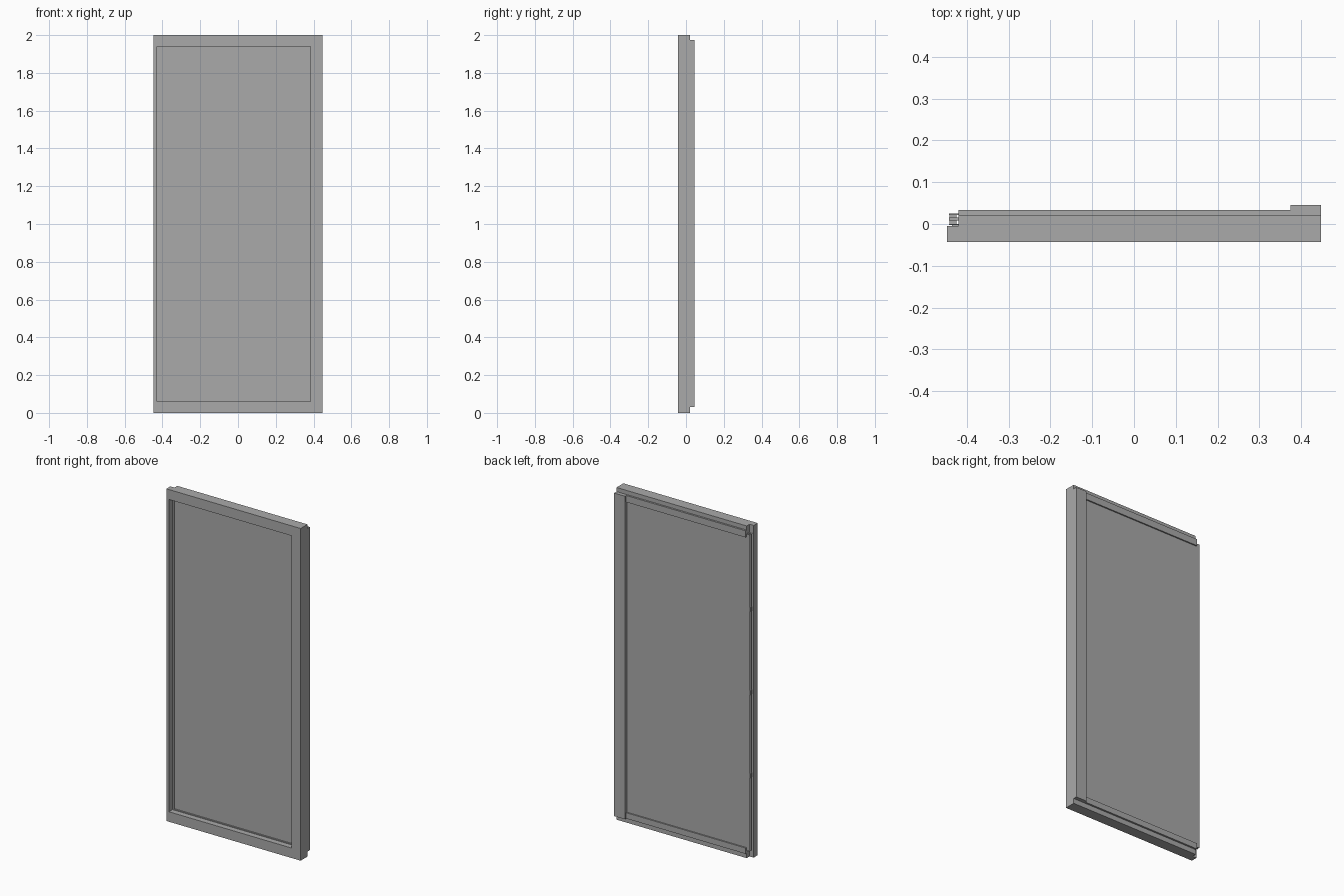
import bpy
import bmesh
from mathutils import Vector

# Remove the default cube only
cube = bpy.data.objects.get("Cube")
if cube:
    bpy.data.objects.remove(cube, do_unlink=True)

# Single painted-metal colour
grey = bpy.data.materials.new("mid_grey")
grey.use_nodes = True
colour = (0.40, 0.40, 0.40, 1.0)
grey.diffuse_color = colour
grey.node_tree.nodes["Principled BSDF"].inputs["Base Color"].default_value = colour


def finish(name, bm):
    bmesh.ops.recalc_face_normals(bm, faces=bm.faces)
    mesh = bpy.data.meshes.new(name)
    bm.to_mesh(mesh)
    bm.free()
    mesh.materials.append(grey)
    obj = bpy.data.objects.new(name, mesh)
    bpy.context.collection.objects.link(obj)
    return obj


def box(name, x, y, z):
    """Box from (low, high) ranges on each axis."""
    bm = bmesh.new()
    bmesh.ops.create_cube(bm, size=1)
    for v in bm.verts:
        v.co = Vector([sum(r) / 2 + c * (r[1] - r[0]) for r, c in zip((x, y, z), v.co)])
    return finish(name, bm)


def ring(name, outer, inner, y):
    """Rectangular frame between two (x0, x1, z0, z1) outlines."""
    def corners(r, depth):
        x0, x1, z0, z1 = r
        return [bm.verts.new((px, depth, pz))
                for px, pz in ((x0, z0), (x1, z0), (x1, z1), (x0, z1))]
    bm = bmesh.new()
    loops = [corners(outer, y[0]), corners(inner, y[0]),
             corners(inner, y[1]), corners(outer, y[1])]
    for a, b in zip(loops, loops[1:] + loops[:1]):
        for i in range(4):
            j = (i + 1) % 4
            bm.faces.new((a[i], a[j], b[j], b[i]))
    return finish(name, bm)


HALF = 0.447          # half of the overall width
FRONT, LIP = -0.043, -0.005
STEP, RAIL_BACK, STILE_BACK = 0.022, 0.033, 0.045
OPEN_END = -0.42      # where the rails stop on the open side
STILE = 0.375         # inner edge of the wide stile
TOP = 2.0
RAIL = 0.065

# Front face frame and the thin bead inside its opening
ring("front_frame", (-HALF, HALF, 0, TOP),
     (-0.43, 0.385, RAIL - 0.005, TOP - RAIL + 0.005), (FRONT, LIP))
ring("glazing_bead", (-0.435, 0.39, RAIL - 0.01, TOP - RAIL + 0.01),
     (OPEN_END, STILE, RAIL, TOP - RAIL), (LIP - 0.004, -0.002))

# Wide stile with its raised back
box("stile", (STILE, HALF), (LIP, STEP), (0, TOP))
box("stile_back", (STILE, HALF), (STEP, STILE_BACK), (0.03, 1.975))

# Stepped rails: full-height body and a thinner raised strip behind it
for name, body, strip in (("bottom", (0, RAIL), (0.03, RAIL)),
                          ("top", (TOP - RAIL, TOP), (TOP - RAIL, 1.975))):
    box(name + "_rail", (OPEN_END, STILE), (LIP, STEP), body)
    box(name + "_rail_strip", (OPEN_END, STILE), (STEP, RAIL_BACK), strip)

# Three parallel sheets that stick out past the rails on the open side
for name, y in (("front", (-0.002, 0)), ("middle", (0.008, 0.015)),
                ("back", (0.022, 0.025))):
    box(name + "_sheet", (-0.443, STILE + 0.01), y, (0.047, TOP - 0.047))

# Small spacer clips between the sheets
for i in range(1, 4):
    box(f"spacer_clip_{i}", (-0.441, -0.425), (0, 0.022),
        (i * TOP / 4 - 0.012, i * TOP / 4 + 0.012))
